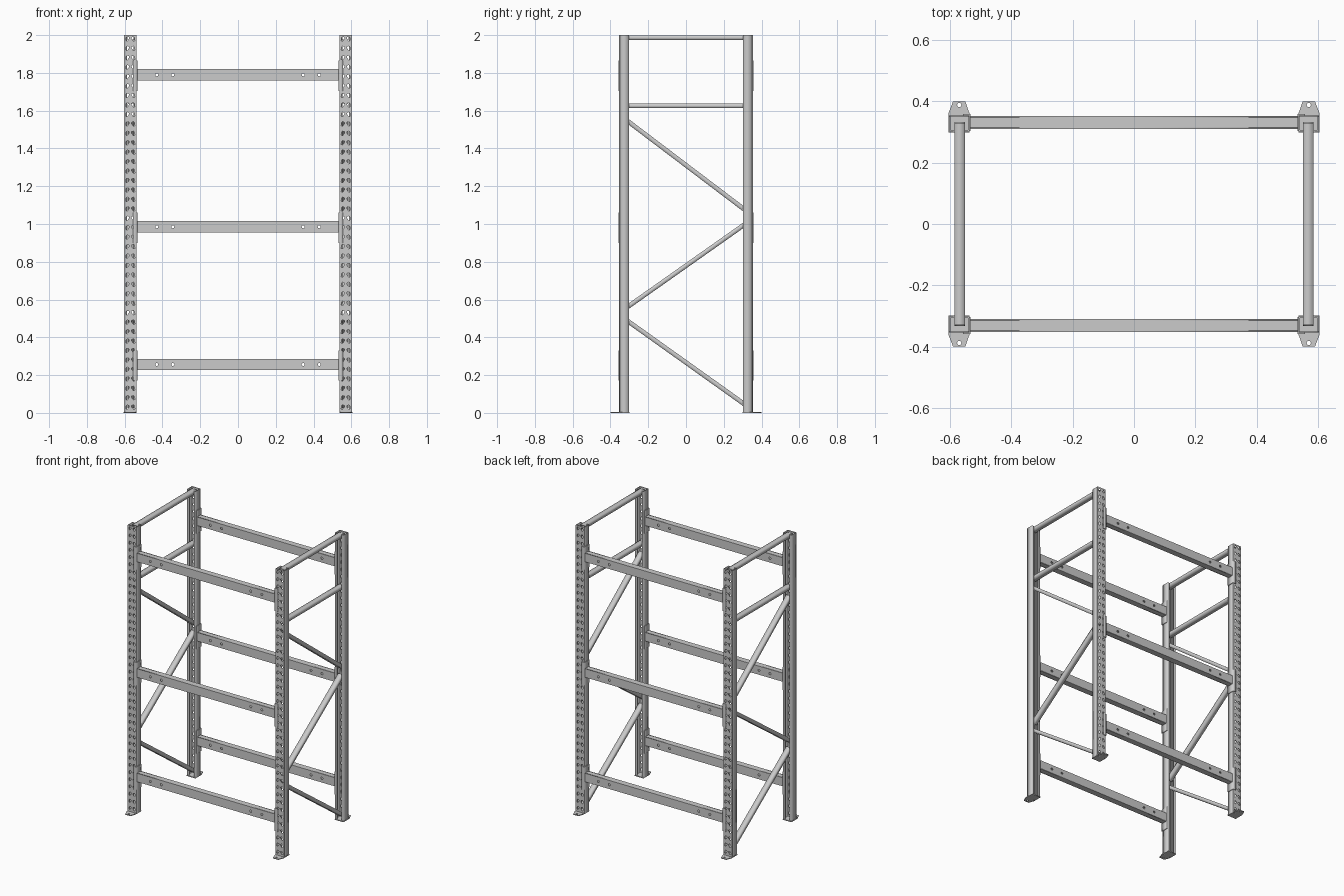
import bpy
from math import sin, cos, pi, radians, atan2, hypot
from mathutils import Matrix, Vector

if "Cube" in bpy.data.objects:
    bpy.data.objects.remove(bpy.data.objects["Cube"])

PX, PY = 0.57, 0.328         # post centre (absolute)
HW, OUT, INN = 0.033, 0.354, 0.302   # post half width, outer and inner y
T = 0.004                    # sheet thickness
FRONT = Matrix.Rotation(radians(90), 4, 'X')   # drawing xy -> world xz


def rect(x0, x1, y0, y1):
    return [(x0, y0), (x1, y0), (x1, y1), (x0, y1)]


def circle(cx, cy, r, n=12):
    return [(cx + r * cos(2 * pi * i / n), cy + r * sin(2 * pi * i / n)) for i in range(n)]


def teardrop(cx, cy, side):
    # wide at the top, narrowing and leaning to the middle at the bottom
    pts = [(-.004, -.011), (.004, -.011), (.008, .004), (.005, .011), (-.005, .011), (-.008, .004)]
    a = radians(22) * side
    return [(cx + x * cos(a) - y * sin(a), cy + x * sin(a) + y * cos(a)) for x, y in pts]


def sheet(name, loops, thick, matrix, mirror):
    """Filled outline with holes, given a thickness, placed and mirrored."""
    cu = bpy.data.curves.new(name, 'CURVE')
    cu.dimensions, cu.fill_mode, cu.extrude = '2D', 'BOTH', thick / 2
    for loop in loops:
        sp = cu.splines.new('POLY')
        sp.points.add(len(loop) - 1)
        for p, (x, y) in zip(sp.points, loop):
            p.co = (x, y, 0, 1)
        sp.use_cyclic_u = True
    tmp = bpy.data.objects.new(name + "_outline", cu)
    bpy.context.collection.objects.link(tmp)
    dg = bpy.context.evaluated_depsgraph_get()
    me = bpy.data.meshes.new_from_object(tmp.evaluated_get(dg))
    bpy.data.objects.remove(tmp)
    me.transform(matrix)
    ob = bpy.data.objects.new(name, me)
    bpy.context.collection.objects.link(ob)
    m = ob.modifiers.new("mirror", 'MIRROR')
    m.use_axis = ['X' in mirror, 'Y' in mirror, False]
    m.use_mirror_merge = False
    return ob


def at(x, y, z):
    return Matrix.Translation((x, y, z))


# Posts: perforated outer face plus two lipped side walls
holes = [teardrop(-PX + s * 0.016, 0.03 + 0.05 * i, s) for i in range(40) for s in (-1, 1)]
sheet("post_face", [rect(-PX - HW, -PX + HW, 0, 2)] + holes, T, at(0, -OUT + T / 2, 0) @ FRONT, 'XY')
for s, label in ((-1, "outer"), (1, "inner")):
    prof = [(HW, -OUT + T), (HW, -INN), (0.018, -INN), (0.018, -INN - T),
            (HW - T, -INN - T), (HW - T, -OUT + T)]
    sheet("post_wall_" + label, [[(-PX + s * x, y) for x, y in prof]], 2, at(0, 0, 1), 'XY')

# Foot plates with a tapered tongue and anchor hole
foot = [(-PX - .035, -.298), (-PX + .033, -.298), (-PX + .033, -.362),
        (-PX + .02, -.40), (-PX - .02, -.40), (-PX - .035, -.362)]
sheet("foot_plate", [foot, circle(-PX, -.388, .007)], 0.006, at(0, 0, .003), 'XY')

# Beams: box section with bolt holes front and back, and end connectors
BX, BH = 0.536, 0.03
for n, z in enumerate((0.256, 0.985, 1.79), 1):
    bolts = [circle(x, 0, .008) for x in (-.43, -.345, .345, .43)]
    for label, y in (("outer", -.35), ("inner", -.312)):
        sheet(f"beam_{n}_{label}_face", [rect(-BX, BX, -BH, BH)] + bolts, T,
              at(0, y, z) @ FRONT, 'Y')
    for label, dz in (("top", BH - T / 2), ("bottom", -BH + T / 2)):
        sheet(f"beam_{n}_{label}", [rect(-BX, BX, -.348, -.314)], T, at(0, 0, z + dz), 'Y')
    # L-shaped connector around the inner front edge of the post
    e = -PX + HW
    ell = [(e, -OUT), (e, -.304), (e + T, -.304), (e + T, -OUT - T),
           (e - .02, -OUT - T), (e - .02, -OUT)]
    sheet(f"beam_{n}_connector", [ell], 0.16, at(0, 0, z - .005), 'XY')


# Side frame braces: square tubes between front and back posts
def brace(name, y0, z0, y1, z1, w=0.034, h=0.024):
    d = Vector((0, y1 - y0, z1 - z0))
    rot = d.to_track_quat('Z', 'X').to_matrix().to_4x4()
    # local Y runs along world x, local X across the tube
    ring = rect(-h / 2, h / 2, -w / 2, w / 2)
    bore = rect(-h / 2 + .003, h / 2 - .003, -w / 2 + .003, w / 2 - .003)
    mid = at(-PX + .002, (y0 + y1) / 2, (z0 + z1) / 2)
    sheet(name, [ring, bore], d.length, mid @ rot, 'X')


brace("top_brace", -.33, 1.986, .33, 1.986)
brace("upper_brace", -.33, 1.625, .33, 1.625)
brace("upper_diagonal", -.325, 1.557, .325, 1.065)
brace("middle_diagonal", -.325, 0.55, .325, 1.008)
brace("lower_diagonal", -.325, 0.498, .325, 0.035)
